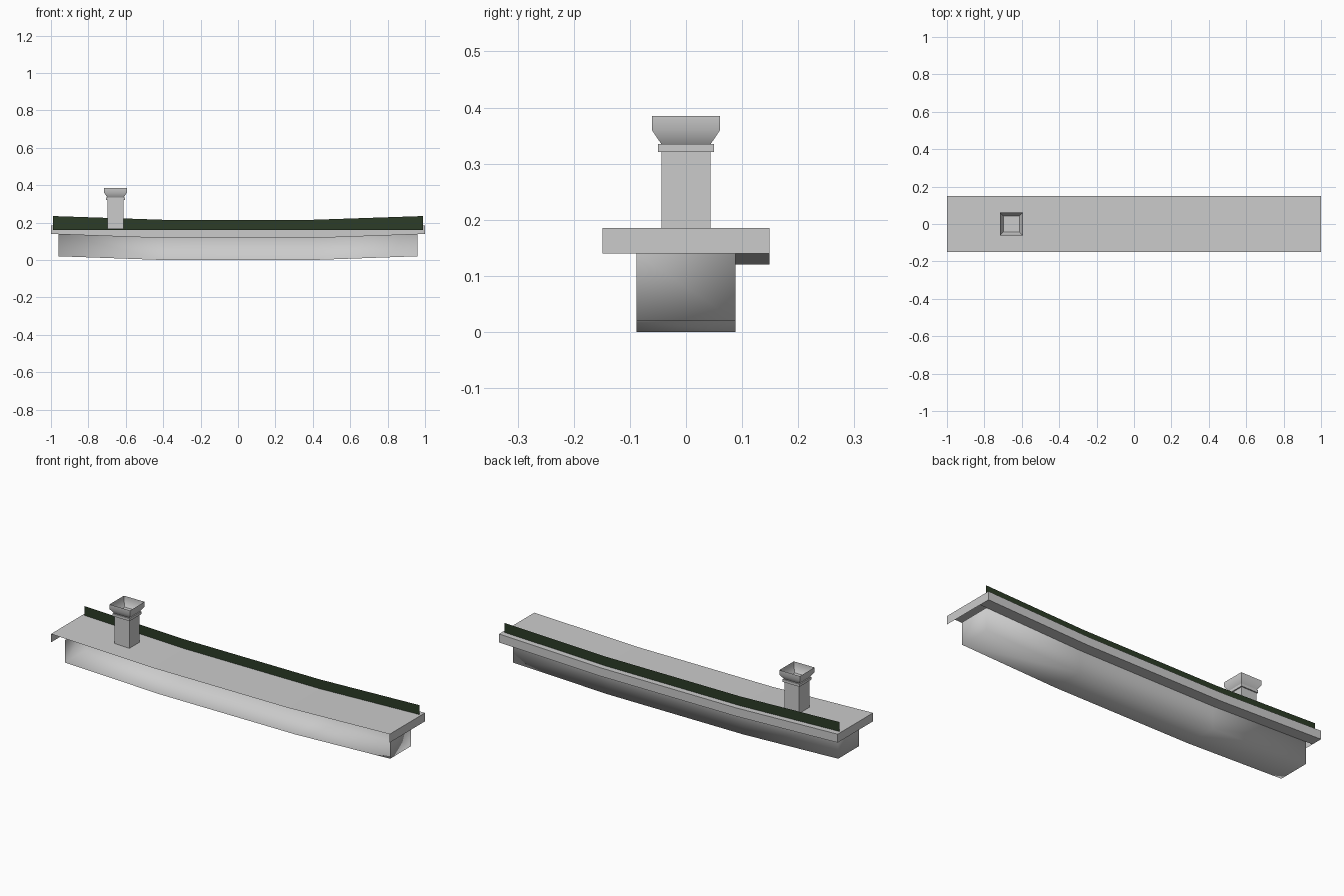
import bpy, bmesh, math

if "Cube" in bpy.data.objects:
    bpy.data.objects.remove(bpy.data.objects["Cube"])


def finish(name, bm, smooth=None):
    me = bpy.data.meshes.new(name)
    bm.to_mesh(me)
    bm.free()
    ob = bpy.data.objects.new(name, me)
    bpy.context.collection.objects.link(ob)
    if smooth:
        bpy.ops.object.select_all(action='DESELECT')
        ob.select_set(True)
        bpy.context.view_layer.objects.active = ob
        bpy.ops.object.shade_smooth_by_angle(angle=math.radians(smooth))
    return ob


def swept(name, half, profile, cap=None, smooth=None):
    """Sweep an open (y, z, rise) profile along x; both ends rise gently."""
    bm = bmesh.new()
    stations = [(-half, 0.02), (-0.4, 0), (0.4, 0), (half, 0.02)]
    rows = [[bm.verts.new((x, y, z + r * w)) for y, z, w in profile]
            for x, r in stations]
    for a, b in zip(rows, rows[1:]):
        for i in range(len(profile) - 1):
            bm.faces.new((a[i], b[i], b[i + 1], a[i + 1]))
    if cap:
        for row, (x, r), flip in ((rows[0], stations[0], False), (rows[-1], stations[-1], True)):
            loop = row + [bm.verts.new((x, cap[0], cap[1] + r))]
            bm.faces.new(loop[::-1] if flip else loop)
    return finish(name, bm, smooth)


# overhanging roof slab, open along the front
swept("roof_slab", 1.0,
      [(-0.149, 0.165, 1), (0.149, 0.165, 1), (0.149, 0.12, 1), (0.088, 0.12, 1)],
      cap=(-0.149, 0.12))

# ridge body below, also open along the front
swept("ridge_body", 0.96,
      [(0.088, 0.12, 1), (0.088, 0, 1), (-0.088, 0, 1)],
      cap=(-0.088, 0.12), smooth=100)

# thin dark green strip standing near the back edge
strip = swept("green_strip", 0.99, [(0.118, 0.16, 0), (0.118, 0.215, 1)])
mat = bpy.data.materials.new("dark_green")
mat.diffuse_color = (0.025, 0.045, 0.02, 1)
mat.use_nodes = True
mat.node_tree.nodes["Principled BSDF"].inputs["Base Color"].default_value = mat.diffuse_color
strip.data.materials.append(mat)

# square chimney with a collar and an open flared pot
bm = bmesh.new()
prev = None
for w, z in [(0.044, 0.165), (0.044, 0.321), (0.05, 0.321), (0.05, 0.335),
             (0.044, 0.335), (0.061, 0.36), (0.061, 0.385)]:
    ring = [bm.verts.new((-0.655 + sx * w, sy * w, z))
            for sx, sy in ((-1, -1), (1, -1), (1, 1), (-1, 1))]
    if prev:
        for i in range(4):
            j = (i + 1) % 4
            bm.faces.new((prev[i], prev[j], ring[j], ring[i]))
    if (w, z) == (0.044, 0.335):
        floor = ring
    prev = ring
bm.faces.new(floor)
finish("chimney", bm, smooth=50)
